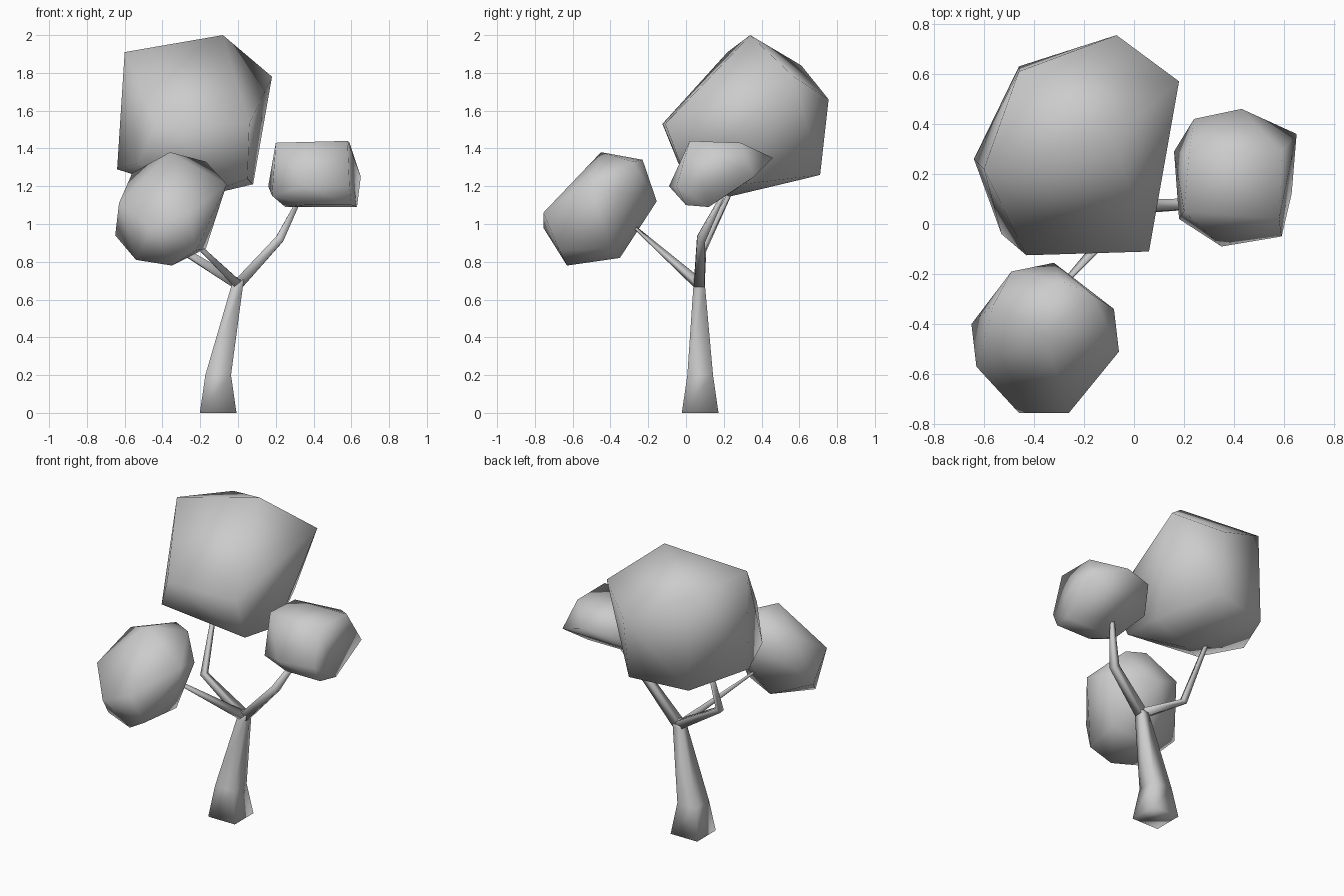
import bpy, bmesh, math
from mathutils import Vector

if "Cube" in bpy.data.objects:
    bpy.data.objects.remove(bpy.data.objects["Cube"])


def finish(bm, name):
    bmesh.ops.recalc_face_normals(bm, faces=bm.faces)
    for f in bm.faces:
        f.smooth = True
    me = bpy.data.meshes.new(name)
    bm.to_mesh(me)
    bm.free()
    ob = bpy.data.objects.new(name, me)
    bpy.context.collection.objects.link(ob)
    return ob


def limb(name, path, flat=False):
    """Tapered four-sided limb along a path of (x, y, z, half width)."""
    bm = bmesh.new()
    pts = [Vector(p[:3]) for p in path]
    rings = []
    for i, p in enumerate(pts):
        d = (pts[min(i + 1, len(pts) - 1)] - pts[max(i - 1, 0)]).normalized()
        if flat:
            d = Vector((0, 0, 1))
        u = Vector((0, 1, 0)).cross(d).normalized()
        v = d.cross(u)
        h = path[i][3]
        rings.append([bm.verts.new(p + h * (u * a + v * b))
                      for a, b in ((-1, -1), (1, -1), (1, 1), (-1, 1))])
    for a, b in zip(rings, rings[1:]):
        for k in range(4):
            n = (k + 1) % 4
            bm.faces.new((a[k], a[n], b[n], b[k]))
    bm.faces.new(rings[0])
    bm.faces.new(rings[-1])
    return finish(bm, name)


def foliage(name, corners):
    """Faceted leaf clump: convex hull of its corner points."""
    bm = bmesh.new()
    for c in corners:
        bm.verts.new(c)
    bmesh.ops.convex_hull(bm, input=bm.verts)
    loose = [v for v in bm.verts if not v.link_faces]
    bmesh.ops.delete(bm, geom=loose, context='VERTS')
    return finish(bm, name)


# trunk and branches
limb("trunk", [(-.105, .075, 0, .097), (-.105, .075, .2, .068), (-.005, .07, .67, .031),
               (.01, .07, .72, .024)], flat=True)
limb("right_branch", [(0, .07, .68, .028), (.22, .08, .92, .022), (.33, .19, 1.14, .01)])
limb("back_branch", [(0, .07, .68, .028), (-.31, .09, .87, .018), (-.35, .25, 1.2, .01)])
limb("front_branch", [(0, .07, .68, .022), (-.32, -.28, .99, .006)])

# leaf clumps
foliage("large_foliage", [
    (-.08, .34, 2.0), (-.60, .22, 1.91), (.18, .57, 1.78), (-.07, .755, 1.66),
    (.06, -.11, 1.53), (-.43, -.125, 1.53), (-.46, .61, 1.84), (-.64, .26, 1.29),
    (-.08, .71, 1.26), (-.46, .63, 1.24), (-.53, -.04, 1.32), (.05, 0, 1.24),
    (.08, .3, 1.21), (-.2, .23, 1.145)])
foliage("front_foliage", [
    (-.36, -.45, 1.38), (-.17, -.28, 1.33), (-.29, -.23, 1.34), (-.32, -.155, 1.12),
    (-.06, -.51, 1.21), (-.08, -.34, 1.17), (-.26, -.755, 1.06), (-.46, -.755, .98),
    (-.63, -.57, 1.11), (-.65, -.40, .94), (-.35, -.63, .78), (-.54, -.58, .81),
    (-.17, -.40, .87), (-.37, -.35, .82), (-.56, -.32, 1.27), (-.49, -.19, 1.2),
    (-.22, -.67, .86)])
foliage("right_foliage", [
    (.20, .05, 1.43), (.58, .02, 1.44), (.59, .29, 1.43), (.22, .28, 1.43),
    (.43, .46, 1.35), (.65, .36, 1.25), (.24, .42, 1.33), (.16, .29, 1.20),
    (.18, .02, 1.15), (.35, -.09, 1.20), (.59, -.05, 1.20), (.63, .12, 1.09),
    (.25, .12, 1.09), (.35, 0, 1.10), (.60, 0, 1.10)])
